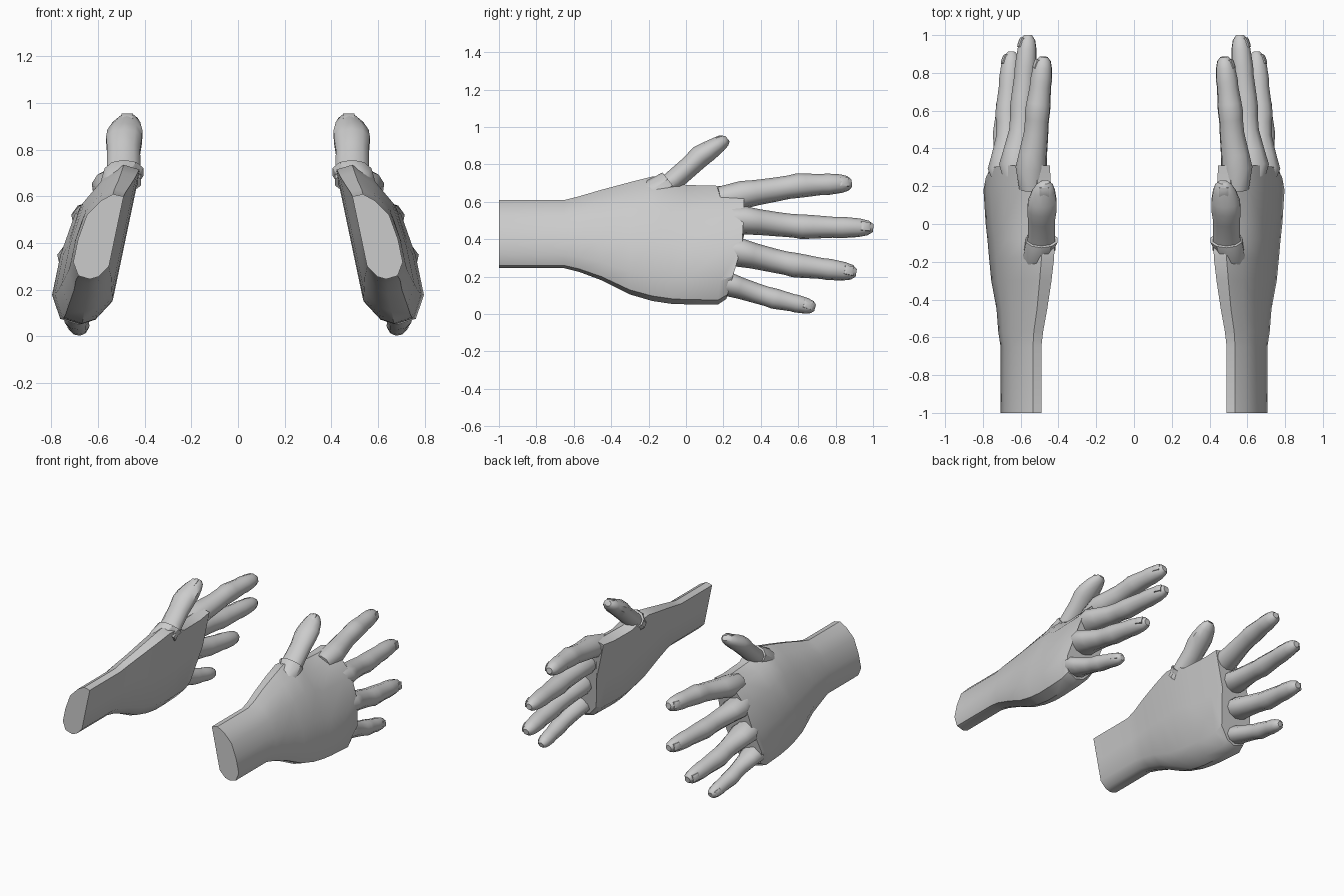
import bpy, bmesh, math
from mathutils import Vector, Matrix

if "Cube" in bpy.data.objects:
    bpy.data.objects.remove(bpy.data.objects["Cube"])


def finish(name, bm, angle=40):
    """Store a bmesh as a smooth object mirrored to the other hand."""
    bmesh.ops.recalc_face_normals(bm, faces=bm.faces)
    me = bpy.data.meshes.new(name)
    bm.to_mesh(me)
    bm.free()
    ob = bpy.data.objects.new(name, me)
    bpy.context.collection.objects.link(ob)
    for p in me.polygons:
        p.use_smooth = True
    me.set_sharp_from_angle(angle=math.radians(angle))
    m = ob.modifiers.new("other_hand", 'MIRROR')
    m.use_mirror_merge = False
    return ob


def loft(name, rings, angle=40):
    """Skin a list of equal-length rings and cap both ends."""
    bm = bmesh.new()
    loops = [[bm.verts.new(p) for p in r] for r in rings]
    n = len(loops[0])
    for a, b in zip(loops, loops[1:]):
        for i in range(n):
            bm.faces.new((a[i], a[(i + 1) % n], b[(i + 1) % n], b[i]))
    bm.faces.new(loops[0][::-1])
    bm.faces.new(loops[-1])
    return finish(name, bm, angle)


def frame(d, back):
    """Axes along, out of the back of, and across a finger."""
    d = d.normalized()
    a = (back - d * back.dot(d)).normalized()
    return d, a, d.cross(a)


def ring(c, d, back, ra, rb, sides=10):
    d, a, b = frame(d, back)
    return [c + a * ra * math.cos(t) + b * rb * math.sin(t)
            for t in (2 * math.pi * i / sides for i in range(sides))]


def nail(name, c, d, back, size):
    d, a, b = frame(d, back)
    bm = bmesh.new()
    bmesh.ops.create_cube(bm, size=1)
    top = [e for e in bm.edges if all(v.co.z > 0 for v in e.verts)]
    bmesh.ops.bevel(bm, geom=top, offset=0.25, segments=1, affect='EDGES')
    rot = Matrix((d, b, a)).transposed().to_4x4()
    bm.transform(Matrix.Translation(c) @ rot @ Matrix.Diagonal((*size, 1)))
    finish(name, bm, 30)


# palm and wrist: flat inside, rounded back (v = height, u = thickness)
SECTION = [(.97, 0), (.55, 0), (.15, 0), (.03, .22), (0, .45), (.04, .78), (.2, 1),
           (.47, 1), (.75, .9), (.92, .6), (1, .3)]
# y at top, y at bottom, top z, bottom z, palm x at z=.6, thickness
STATIONS = [(-1, -1, .61, .245, .49, .157), (-.65, -.65, .61, .245, .49, .157),
            (-.57, -.57, .63, .225, .485, .172), (-.45, -.45, .665, .18, .47, .19),
            (-.3, -.3, .705, .105, .455, .222), (-.18, -.18, .735, .07, .447, .237),
            (-.08, -.08, .73, .055, .443, .247), (.0, .0, .69, .052, .445, .252),
            (.2, .17, .685, .05, .453, .255), (.31, .215, .695, .08, .462, .238)]
rings = []
for yt, yb, zt, zb, px, th in STATIONS:
    r = []
    for v, u in SECTION:
        z = zb + (zt - zb) * v
        y = yb + (yt - yb) * min(1, v * 1.9)
        r.append(Vector((px + (.6 - z) * .21 + u * th, y, z)))
    rings.append(r)
loft("palm", rings, 35)

# fingers: knuckle, middle joint, tip, radius, knuckle depth
BACK = Vector((1, 0, .22))
FINGERS = {
    "index_finger": ((.532, .30, .634), (.510, .60, .687), (.478, .885, .700), .068, .085),
    "middle_finger": ((.605, .31, .498), (.590, .62, .467), (.560, 1.0, .460), .068, .1),
    "ring_finger": ((.660, .29, .325), (.668, .58, .262), (.648, .91, .220), .068, .105),
    "little_finger": ((.685, .23, .155), (.692, .47, .083), (.680, .69, .033), .057, .09),
}
# position along finger, radius factor
SHAPE = [(.3, .98), (.42, .95), (.5, 1), (.57, .96), (.72, .85),
         (.78, .87), (.9, .76), (.965, .6), (1, .32)]
for name, (k, m, t, r, depth) in FINGERS.items():
    k, m, t = Vector(k), Vector(m), Vector(t)
    d0 = m - k
    # broad knuckle sunk into the back of the hand
    rings = [ring(k - d0 * .4, d0, BACK, r, r),
             ring(k + BACK * .012, d0, BACK, depth, r * 1.1),
             ring(k.lerp(m, .25) + BACK * .008, d0, BACK, (depth + r) / 2, r)]
    for s, f in SHAPE:
        c = k.lerp(m, s * 2) if s < .5 else m.lerp(t, s * 2 - 1)
        rings.append(ring(c, t - k, BACK, r * f, r * f * .97))
    loft(name, rings, 45)
    d, a, b = frame(t - m, BACK)
    nail(name + "_nail", t - d * .042 + a * r * .57, d - a * .25, BACK,
         (.05, r * .7, .02))

# thumb and its fleshy collar
TB = Vector((0, -.6, .8))
AXIS = Vector((0, .29, .23))
loft("thumb_base", [
    ring(Vector((.535, -.25, .58)), AXIS, TB, .05, .05),
    ring(Vector((.515, -.16, .65)), AXIS, TB, .08, .075),
    ring(Vector((.488, -.085, .705)), AXIS, TB, .066, .088)], 35)
PATH = [(.49, -.13, .66, .055, .078), (.49, -.06, .72, .056, .076),
        (.49, .02, .79, .056, .074), (.488, .075, .843, .06, .081),
        (.485, .12, .872, .055, .079), (.478, .175, .908, .044, .062),
        (.473, .205, .928, .034, .045), (.471, .222, .938, .018, .024)]
loft("thumb", [ring(Vector(p[:3]), AXIS, TB, p[3], p[4]) for p in PATH], 45)
d, a, b = frame(AXIS, TB)
nail("thumb_nail", Vector((.475, .188, .917)) + a * .031, d - a * .25, TB, (.05, .05, .018))
